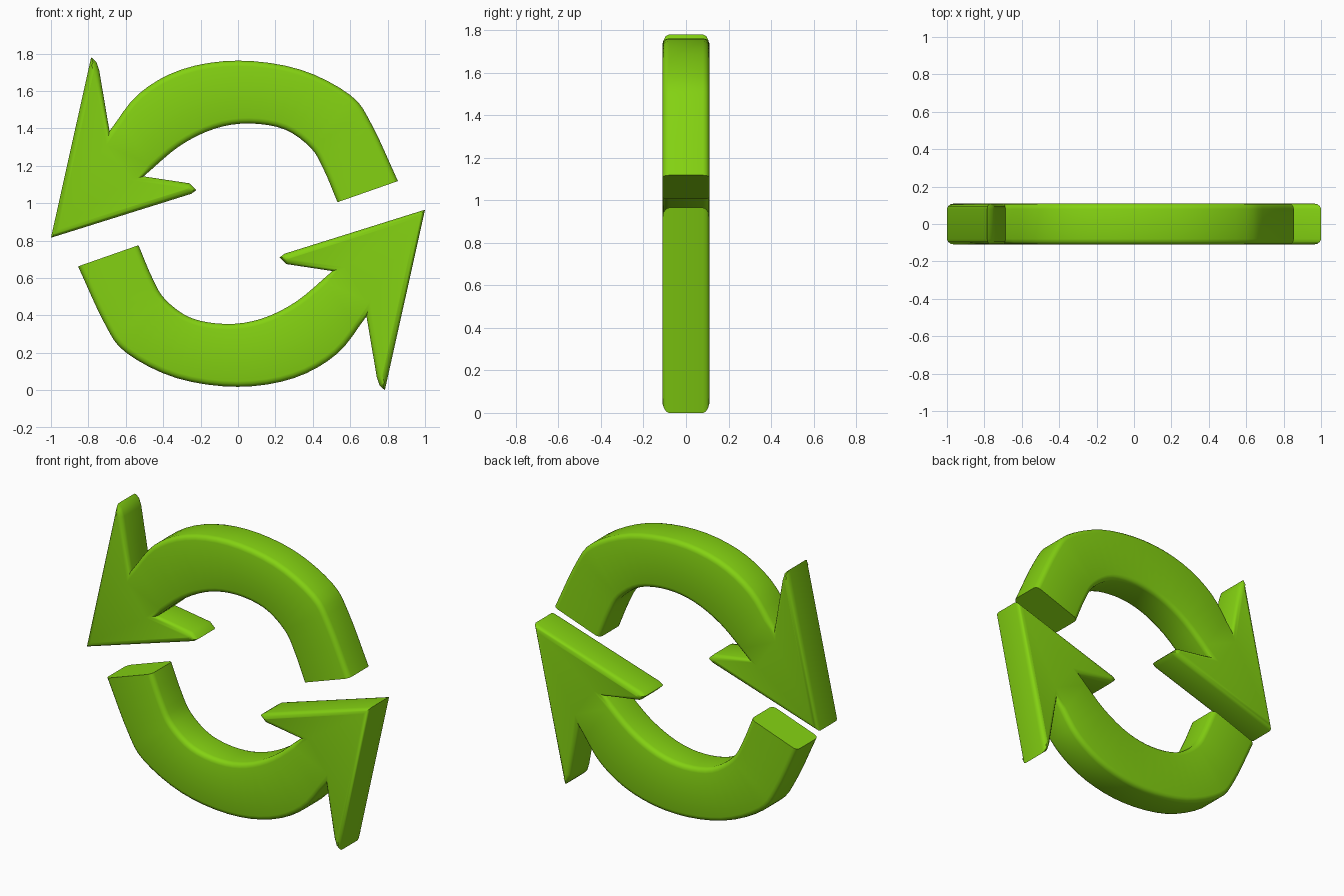
import bpy, bmesh, math
from mathutils import Vector

if "Cube" in bpy.data.objects:
    bpy.data.objects.remove(bpy.data.objects["Cube"])

HALF = 0.11      # half thickness
MID = 0.89       # height of the centre of rotation
RIM = 0.03       # rounded rim size

green = bpy.data.materials.new("green")
green.diffuse_color = (0.23, 0.64, 0.006, 1)
green.use_nodes = True
green.node_tree.nodes["Principled BSDF"].inputs["Base Color"].default_value = green.diffuse_color


def smooth_path(pts, n=4):
    """Catmull-Rom curve through the points."""
    p = [Vector(q) for q in pts]
    p = [2 * p[0] - p[1]] + p + [2 * p[-1] - p[-2]]
    out = []
    for a, b, c, d in zip(p, p[1:], p[2:], p[3:]):
        for i in range(n):
            t = i / n
            out.append(0.5 * (2 * b + (c - a) * t + (2 * a - 5 * b + 4 * c - d) * t * t
                              + (3 * b - a - 3 * c + d) * t ** 3))
    return out + [p[-2]]


# arrow outline: head tip and barbs, then outer and inner arcs of the shaft
upper_barb = [(-1.0, 0.815), (-0.785, 1.78), (-0.757, 1.755), (-0.742, 1.71)]
outer_arc = smooth_path([(-0.687, 1.385), (-0.53, 1.585), (-0.30, 1.715), (0, 1.762),
                         (0.33, 1.715), (0.60, 1.578), (0.715, 1.42), (0.855, 1.118)])
inner_arc = smooth_path([(0.532, 1.005), (0.46, 1.176), (0.39, 1.294), (0.25, 1.394),
                         (0.06, 1.426), (-0.125, 1.398), (-0.313, 1.305), (-0.505, 1.143)])
lower_barb = [(-0.26, 1.106), (-0.222, 1.07), (-0.25, 1.05)]
tail = (Vector(outer_arc[-1]), Vector(inner_arc[0]))
outline = [Vector(p) for p in upper_barb + outer_arc + inner_arc + lower_barb]


def arrow(name, turn):
    bm = bmesh.new()
    face = bm.faces.new([bm.verts.new((p.x, -HALF, p.y - MID)) for p in outline])
    ext = bmesh.ops.extrude_face_region(bm, geom=[face], use_keep_orig=True)
    bmesh.ops.translate(bm, vec=(0, 2 * HALF, 0),
                        verts=[g for g in ext["geom"] if isinstance(g, bmesh.types.BMVert)])
    bmesh.ops.recalc_face_normals(bm, faces=bm.faces)
    tail_mid = (tail[0] + tail[1]) / 2

    # round the front and back rims, leaving the tail cut sharp
    def is_rim(e):
        a, b = e.verts
        m = (a.co + b.co) / 2
        at_tail = (Vector((m.x, m.z + MID)) - tail_mid).length < 0.01
        return abs(a.co.y - b.co.y) < 1e-5 and not at_tail
    bmesh.ops.bevel(bm, geom=[e for e in bm.edges if is_rim(e)], offset=RIM,
                    offset_type='OFFSET', segments=3, profile=0.5,
                    affect='EDGES', clamp_overlap=False)
    bmesh.ops.triangulate(bm, faces=[f for f in bm.faces if len(f.verts) > 8])
    me = bpy.data.meshes.new(name)
    bm.to_mesh(me)
    bm.free()
    ob = bpy.data.objects.new(name, me)
    bpy.context.collection.objects.link(ob)
    me.materials.append(green)
    ob.location.z = MID
    ob.rotation_euler.y = turn
    bpy.ops.object.select_all(action='DESELECT')
    ob.select_set(True)
    bpy.context.view_layer.objects.active = ob
    bpy.ops.object.shade_smooth_by_angle(angle=math.radians(35))


arrow("upper_arrow", 0)
arrow("lower_arrow", math.pi)
